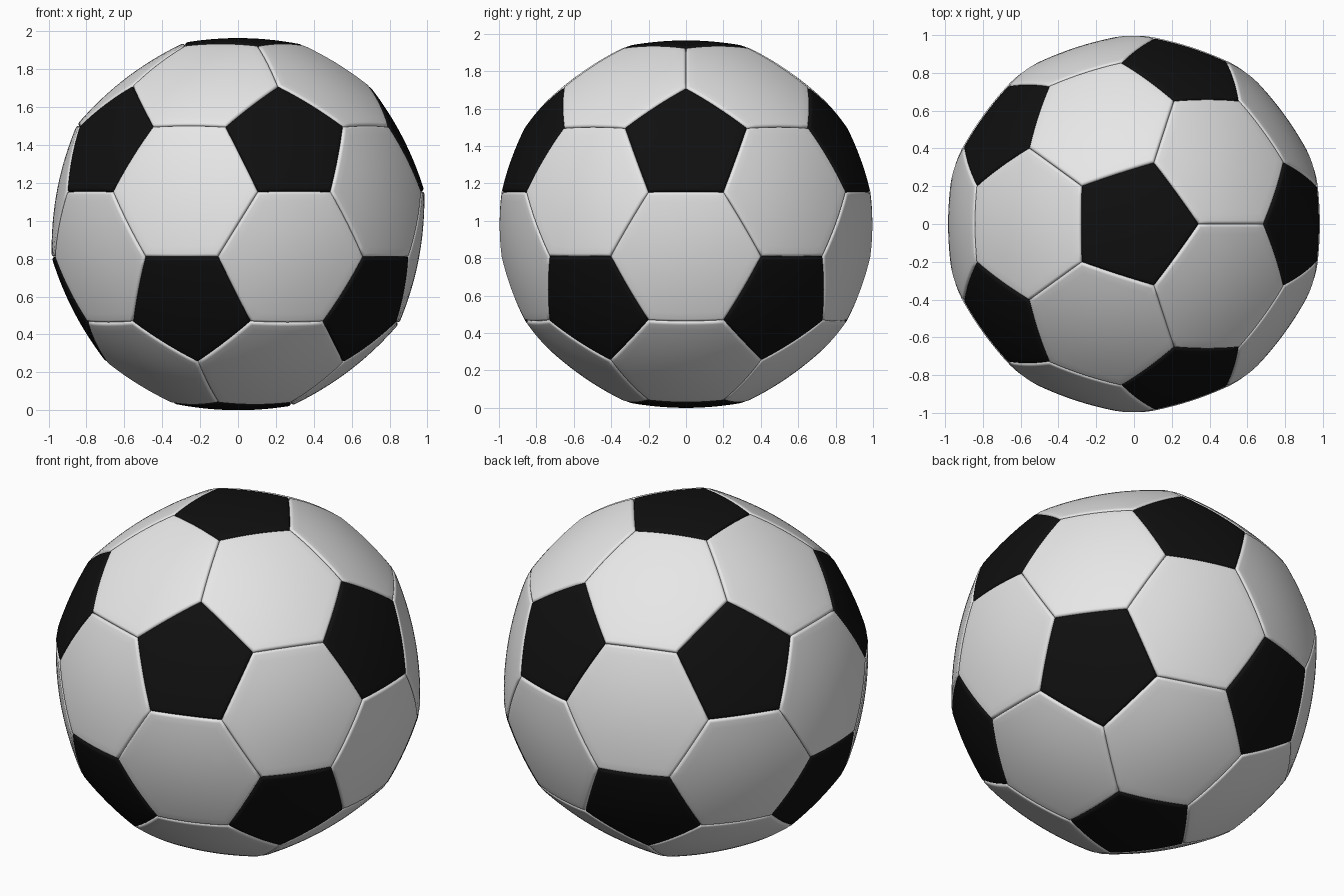
import bpy, bmesh
from math import sin, cos, pi, sqrt, atan2
from itertools import combinations, permutations
from mathutils import Vector

RADIUS = 1.008      # distance of panel corners from the centre
PUFF = 0.58         # how far flat panels are pushed towards a sphere
SEAM_WIDTH = 0.02
SEAM_DEPTH = 0.018
SEGMENTS = 8        # points along each panel side
RINGS = 9           # rings from panel centre to the rounded rim
RIM_STEPS = 5       # rings in the rounded rim

if "Cube" in bpy.data.objects:
    bpy.data.objects.remove(bpy.data.objects["Cube"])


def material(name, value):
    mat = bpy.data.materials.new(name)
    mat.use_nodes = True
    color = (value, value, value, 1)
    mat.diffuse_color = color
    mat.node_tree.nodes["Principled BSDF"].inputs["Base Color"].default_value = color
    return mat


def sort_around(corners):
    """Corners in counter-clockwise order seen from outside."""
    axis = sum(corners, Vector()).normalized()
    side = (corners[0] - axis * corners[0].dot(axis)).normalized()
    up = axis.cross(side)
    return sorted(corners, key=lambda c: atan2(c.dot(up), c.dot(side)))


def add_panel(bm, corners):
    """One puffed panel with a rim that rolls down into the seam."""
    corners = sort_around(corners)
    n = len(corners)
    center = sum(corners, Vector()) / n
    apothem = ((corners[0] + corners[1]) / 2 - center).length
    outline = [corners[i].lerp(corners[(i + 1) % n], s / SEGMENTS)
               for i in range(n) for s in range(SEGMENTS)]

    def shaped(p, drop):
        q = p.lerp(p.normalized() * RADIUS, PUFF)
        return bm.verts.new(q - q.normalized() * drop)

    inner = 1 - SEAM_WIDTH / apothem
    steps = [(inner * i / RINGS, 0) for i in range(1, RINGS + 1)]
    for i in range(1, RIM_STEPS + 1):
        u = sin(pi / 2 * i / RIM_STEPS)
        steps.append((inner + (1 - inner) * u, SEAM_DEPTH * (1 - sqrt(max(0, 1 - u * u)))))

    middle = shaped(center, 0)
    previous = None
    for t, drop in steps:
        ring = [shaped(center.lerp(p, t), drop) for p in outline]
        for i in range(len(ring)):
            j = (i + 1) % len(ring)
            if previous:
                bm.faces.new((previous[i], ring[i], ring[j], previous[j]))
            else:
                bm.faces.new((middle, ring[i], ring[j]))
        previous = ring


def build(name, panels, mat):
    bm = bmesh.new()
    for corners in panels:
        add_panel(bm, corners)
    # rest the ball on the ground
    pent_height = RADIUS * (PUFF + (1 - PUFF) * 0.9393)
    bmesh.ops.translate(bm, verts=bm.verts, vec=(0, 0, pent_height))
    for f in bm.faces:
        f.smooth = True
    mesh = bpy.data.meshes.new(name)
    bm.to_mesh(mesh)
    bm.free()
    mesh.materials.append(mat)
    obj = bpy.data.objects.new(name, mesh)
    bpy.context.collection.objects.link(obj)


# Icosahedron standing on a point: its corners become pentagons
h, r = 1 / sqrt(5), 2 / sqrt(5)
ico = [Vector((0, 0, 1)), Vector((0, 0, -1))]
for k in range(5):
    a = 2 * pi * k / 5
    ico.append(Vector((r * cos(a), r * sin(a), h)))
    ico.append(Vector((r * cos(a + pi / 5), r * sin(a + pi / 5), -h)))


def near(a, b):
    return 0.1 < (a - b).length < 1.2


def cut(a, b):
    return a.lerp(b, 1 / 3).normalized() * RADIUS


pentagons = [[cut(v, w) for w in ico if near(v, w)] for v in ico]
hexagons = [[cut(a, b) for a, b in permutations(tri, 2)]
            for tri in combinations(ico, 3)
            if all(near(a, b) for a, b in combinations(tri, 2))]

build("pentagon_panels", pentagons, material("black leather", 0.005))
build("hexagon_panels", hexagons, material("white leather", 0.8))
